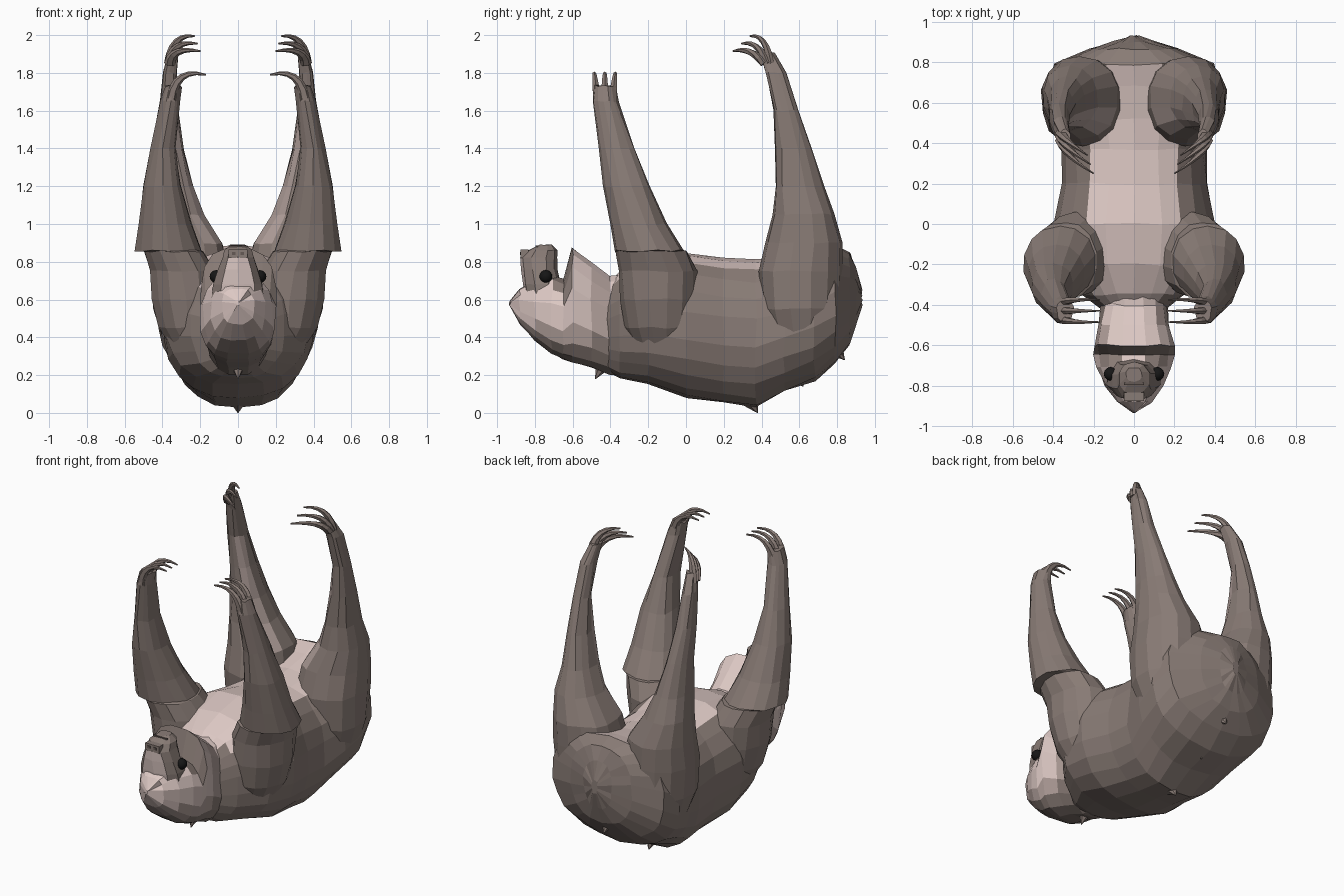
import bpy, bmesh, math, random
from mathutils import Vector

random.seed(4)
cube = bpy.data.objects.get("Cube")
if cube:
    bpy.data.objects.remove(cube)


def material(name, rgb):
    m = bpy.data.materials.new(name)
    m.use_nodes = True
    colour = (*rgb, 1)
    m.diffuse_color = colour
    bsdf = m.node_tree.nodes["Principled BSDF"]
    bsdf.inputs["Base Color"].default_value = colour
    bsdf.inputs["Roughness"].default_value = 0.9
    return m


MATERIALS = [
    material("brown_fur", (0.25, 0.2, 0.18)),
    material("pale_fur", (0.72, 0.58, 0.55)),
    material("tan_fur", (0.44, 0.35, 0.325)),
    material("dark_fur", (0.13, 0.1, 0.09)),
    material("eye_black", (0.008, 0.008, 0.008)),
]
BROWN, PALE, TAN, DARK, BLACK = range(len(MATERIALS))


def finish(name, bm, rule, mirror=False):
    """Turn a bmesh into an object, colouring each face by a rule."""
    bmesh.ops.recalc_face_normals(bm, faces=bm.faces)
    bm.normal_update()
    for f in bm.faces:
        f.material_index = rule(f.calc_center_median(), f.normal)
    mesh = bpy.data.meshes.new(name)
    bm.to_mesh(mesh)
    bm.free()
    for m in MATERIALS:
        mesh.materials.append(m)
    obj = bpy.data.objects.new(name, mesh)
    bpy.context.collection.objects.link(obj)
    if mirror:
        obj.modifiers.new("mirror", "MIRROR").use_mirror_merge = False
    return obj


def bridge(bm, rings):
    for a, b in zip(rings, rings[1:]):
        for i in range(len(a)):
            j = (i + 1) % len(a)
            bm.faces.new((a[i], a[j], b[j], b[i]))
    bm.faces.new(rings[0])
    bm.faces.new(rings[-1])


def loft(name, axis, sections, rule, sides=14, power=0.85, rough=0.006, mirror=False):
    """Skin rounded sections (position, x min, x max, low, high) along y or z."""
    bm = bmesh.new()
    rings = []
    for pos, x0, x1, low, high in sections:
        ring = []
        for i in range(sides):
            a = math.tau * (i + 0.5) / sides
            c, s = math.cos(a), math.sin(a)
            u = math.copysign(abs(c) ** power, c)
            v = math.copysign(abs(s) ** power, s)
            x = (x0 + x1) / 2 + u * (x1 - x0) / 2
            w = (low + high) / 2 + v * (high - low) / 2
            p = Vector((x, pos, w) if axis == "y" else (x, w, pos))
            ring.append(bm.verts.new(p + Vector([random.uniform(-rough, rough) for _ in p])))
        rings.append(ring)
    bridge(bm, rings)
    return finish(name, bm, rule, mirror)


def symmetric(rows):
    """Expand (position, half width, low, high) rows to full sections."""
    return [(p, -w, w, low, high) for p, w, low, high in rows]


def claws(name, arcs, steps=6):
    """Tapered hooks along curved arcs (root, bend, tip), mirrored across."""
    bm = bmesh.new()
    for arc in arcs:
        root, bend, tip = (Vector(p) for p in arc)
        rings = []
        for k in range(steps + 1):
            t = k / steps
            p = root.lerp(bend, t).lerp(bend.lerp(tip, t), t)
            d = ((bend - root).lerp(tip - bend, t)).normalized()
            side = d.cross(Vector((0, 1, 0))).normalized()
            up = side.cross(d)
            r = 0.027 * (1 - t) + 0.005
            rings.append([bm.verts.new(p + r * (math.cos(a) * side + 0.75 * math.sin(a) * up))
                          for a in (math.tau * i / 6 for i in range(6))])
        bridge(bm, rings)
    return finish(name, bm, lambda c, n: BROWN, mirror=True)


# Torso with a pale belly stripe that narrows between the hind legs
def torso_colour(c, n):
    stripe = 0.24 - 0.35 * max(0, c.y - 0.35)
    return PALE if n.z > 0.45 and c.y < 0.8 and abs(c.x) < stripe else BROWN


loft("torso", "y", symmetric([
    (-0.42, 0.16, 0.22, 0.68), (-0.35, 0.25, 0.18, 0.75), (-0.2, 0.38, 0.15, 0.81),
    (0, 0.4, 0.08, 0.85), (0.2, 0.36, 0.05, 0.82), (0.37, 0.36, 0.03, 0.81),
    (0.52, 0.4, 0.11, 0.82), (0.68, 0.43, 0.17, 0.86), (0.79, 0.4, 0.26, 0.89),
    (0.865, 0.22, 0.36, 0.85), (0.9, 0.1, 0.46, 0.77), (0.93, 0.02, 0.57, 0.66),
]), torso_colour, sides=22)

# Front legs with a shaggy step under the elbow, sinking into the shoulder
loft("front_legs", "z", [
    (1.73, 0.3, 0.38, -0.49, -0.37), (1.65, 0.31, 0.41, -0.49, -0.36),
    (1.4, 0.33, 0.46, -0.46, -0.27), (1.2, 0.3, 0.5, -0.44, -0.19),
    (1, 0.24, 0.53, -0.4, -0.1), (0.86, 0.19, 0.55, -0.38, -0.01),
    (0.855, 0.18, 0.5, -0.37, 0.01), (0.75, 0.12, 0.465, -0.36, 0.06),
    (0.6, 0.1, 0.455, -0.35, 0.06), (0.45, 0.1, 0.42, -0.32, 0.04),
    (0.3, 0.08, 0.32, -0.25, 0),
], lambda c, n: BROWN, sides=14, power=0.95, mirror=True)


# Hind legs with lighter inner fur near the belly
def hind_colour(c, n):
    return TAN if 0.85 < c.z < 1.5 and n.x < -0.3 and n.y < -0.15 else BROWN


loft("hind_legs", "z", [
    (1.91, 0.31, 0.37, 0.39, 0.47), (1.8, 0.32, 0.4, 0.42, 0.53),
    (1.6, 0.32, 0.42, 0.46, 0.6), (1.4, 0.29, 0.42, 0.47, 0.67),
    (1.2, 0.24, 0.43, 0.47, 0.73), (1.05, 0.18, 0.45, 0.46, 0.78),
    (0.9, 0.08, 0.455, 0.42, 0.83), (0.75, 0.05, 0.46, 0.38, 0.83),
    (0.55, 0.04, 0.45, 0.4, 0.82), (0.4, 0.04, 0.4, 0.44, 0.79),
    (0.26, 0.04, 0.3, 0.48, 0.73),
], hind_colour, sides=14, power=0.9, mirror=True)

# Three hooked claws on every foot
claws("front_claws", [
    [(0.355, -0.43 + 0.04 * k, 1.66), (0.33, -0.43 + 0.06 * k, 1.83), (0.17, -0.43 + 0.055 * k, 1.79)]
    for k in (-1, 0, 1)])
claws("hind_claws", [
    [(0.36, 0.45 - 0.018 * k, 1.85), (0.35, 0.42 - 0.04 * k, 2.01 - 0.035 * k),
     (0.23 - 0.015 * k, 0.34 - 0.045 * k, 1.995 - 0.04 * k)]
    for k in range(3)])


# Upside-down head: pointed crown, hollow throat and raised cheek ruff
def head_colour(c, n):
    if -0.68 < c.y < -0.6 and c.z > 0.6 and (n.y < -0.4 or n.z > 0.5):
        return BROWN
    if n.z > 0.5 or (c.y < -0.55 and c.z > 0.48):
        return PALE
    return TAN if c.z > 0.38 and c.y < -0.45 else BROWN


loft("head", "y", symmetric([
    (-0.93, 0.005, 0.57, 0.59), (-0.88, 0.085, 0.47, 0.66), (-0.8, 0.145, 0.38, 0.71),
    (-0.71, 0.185, 0.31, 0.73), (-0.65, 0.2, 0.28, 0.71), (-0.6, 0.2, 0.26, 0.88),
    (-0.5, 0.18, 0.24, 0.8), (-0.4, 0.165, 0.2, 0.73), (-0.32, 0.16, 0.2, 0.73),
]), head_colour, sides=16, power=0.75)


# Muzzle with darker streaks on its sides
def muzzle_colour(c, n):
    return BROWN if c.z > 0.83 or abs(n.x) > 0.55 or n.y > 0.3 else PALE


loft("muzzle", "z", symmetric([
    (0.55, 0.15, -0.84, -0.66), (0.68, 0.135, -0.865, -0.66), (0.76, 0.11, -0.875, -0.68),
    (0.82, 0.085, -0.88, -0.68), (0.86, 0.075, -0.845, -0.68), (0.89, 0.04, -0.78, -0.71),
]), muzzle_colour, sides=10, rough=0.003)

# Nose pad, nostrils and mouth line
for name, at, size, shade in (
        ("nose_pad", (0, -0.855, 0.842), (0.1, 0.04, 0.045), BROWN),
        ("left_nostril", (0.022, -0.876, 0.845), (0.02, 0.008, 0.016), DARK),
        ("right_nostril", (-0.022, -0.876, 0.845), (0.02, 0.008, 0.016), DARK),
        ("mouth_line", (0, -0.79, 0.882), (0.1, 0.012, 0.009), DARK)):
    bm = bmesh.new()
    bmesh.ops.create_cube(bm, size=1)
    for v in bm.verts:
        v.co = Vector(at) + Vector([a * b for a, b in zip(v.co, size)])
    finish(name, bm, lambda c, n: shade)

# Eyes
bm = bmesh.new()
bmesh.ops.create_uvsphere(bm, u_segments=12, v_segments=8, radius=0.034)
bmesh.ops.translate(bm, verts=bm.verts, vec=(0.116, -0.742, 0.722))
eyes = finish("eyes", bm, lambda c, n: BLACK, mirror=True)
for poly in eyes.data.polygons:
    poly.use_smooth = True

# Shaggy locks along the spine, rooted inside the body
bm = bmesh.new()
for base, tip, radius in (
        ((0, -0.42, 0.29), (0, -0.48, 0.18), 0.06), ((0, 0.3, 0.13), (0, 0.38, 0), 0.09),
        ((0, 0.56, 0.24), (0, 0.62, 0.14), 0.08), ((0, 0.74, 0.4), (0, 0.84, 0.28), 0.09)):
    d = Vector(tip) - Vector(base)
    lock = bmesh.ops.create_cone(bm, cap_ends=True, segments=6, radius1=radius,
                                 radius2=0.002, depth=d.length)
    for v in lock["verts"]:
        v.co = d.to_track_quat("Z", "Y") @ v.co + (Vector(base) + Vector(tip)) / 2
finish("spine_locks", bm, lambda c, n: BROWN)
